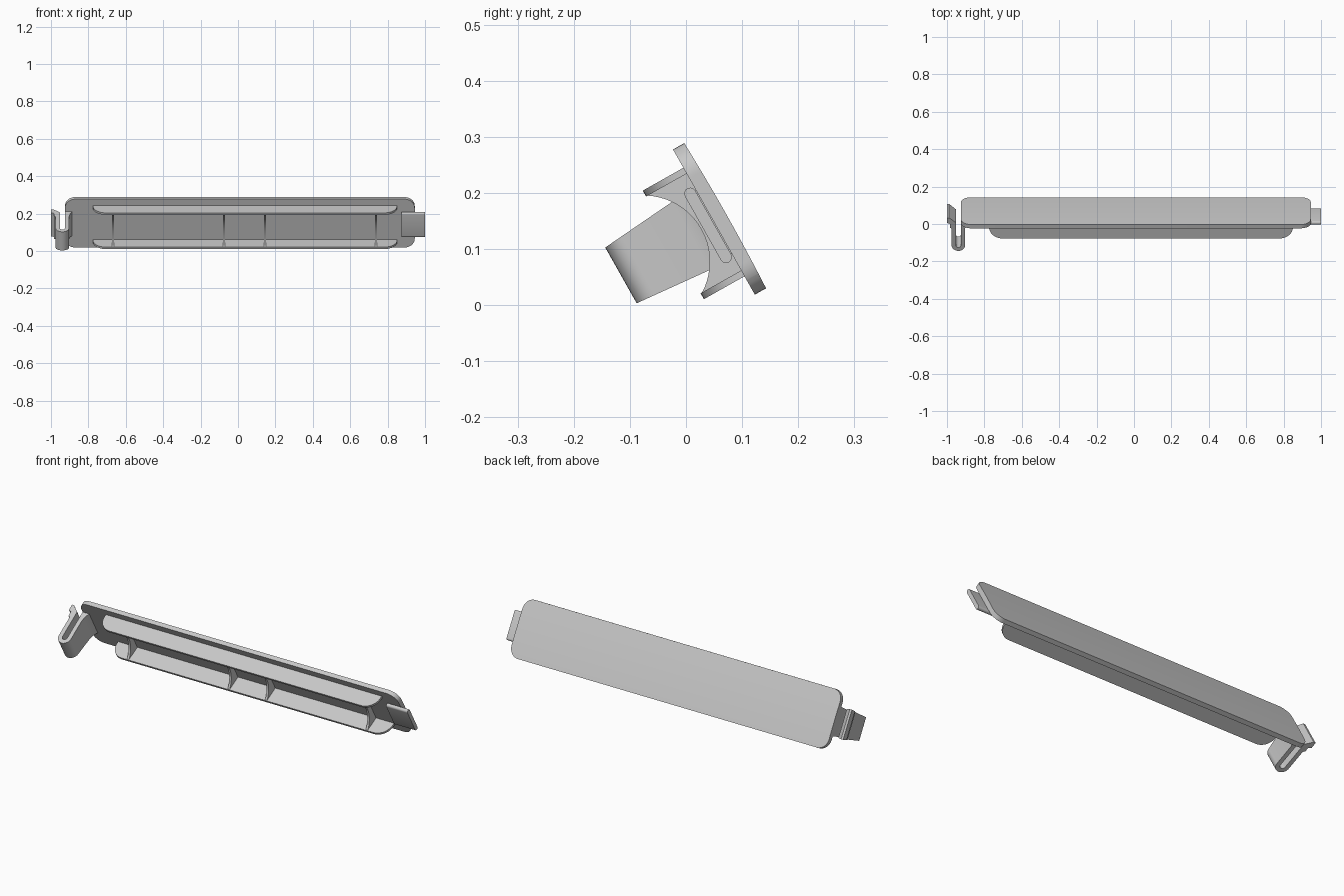
import bpy
import bmesh
from math import sin, cos, pi, radians
from mathutils import Vector

if "Cube" in bpy.data.objects:
    bpy.data.objects.remove(bpy.data.objects["Cube"])

TILT = radians(29.4)
MID = 0.1045          # middle of the cover along its slope
INNER, OUTER = 0.116, 0.139   # inner and outer plate surfaces

grey = bpy.data.materials.new("light_grey_plastic")
grey.use_nodes = True
grey.diffuse_color = (0.58, 0.58, 0.58, 1)
grey.node_tree.nodes["Principled BSDF"].inputs["Base Color"].default_value = (0.58, 0.58, 0.58, 1)


def tilt(x, v, w):
    """x along the cover, v up its slope, w along its outward normal."""
    return Vector((x, w * cos(TILT) - v * sin(TILT), v * cos(TILT) + w * sin(TILT)))


def arc(cx, cy, r, start, end, steps=10):
    angles = [radians(start + (end - start) * i / steps) for i in range(steps + 1)]
    return [(cx + r * cos(a), cy + r * sin(a)) for a in angles]


def finish(name, bm):
    for vert in bm.verts:
        vert.co = tilt(*vert.co)
    bmesh.ops.recalc_face_normals(bm, faces=bm.faces)
    mesh = bpy.data.meshes.new(name)
    bm.to_mesh(mesh)
    bm.free()
    mesh.materials.append(grey)
    obj = bpy.data.objects.new(name, mesh)
    bpy.context.collection.objects.link(obj)
    bpy.ops.object.select_all(action='DESELECT')
    obj.select_set(True)
    bpy.context.view_layer.objects.active = obj
    bpy.ops.object.shade_smooth_by_angle(angle=radians(35))
    return obj


def prism(profile, near, far):
    """Join two copies of a profile; near and far place each point in 3D."""
    bm = bmesh.new()
    a = [bm.verts.new(near(*p)) for p in profile]
    b = [bm.verts.new(far(*p)) for p in profile]
    bm.faces.new(a)
    bm.faces.new(b[::-1])
    for i in range(len(a)):
        j = (i + 1) % len(a)
        bm.faces.new((a[i], b[i], b[j], a[j]))
    return bm


def along_x(name, profile, x0, x1):
    return finish(name, prism(profile, lambda v, w: (x0, v, w), lambda v, w: (x1, v, w)))


# Cover plate: rounded rectangle with a slightly crowned outer face
X0, X1, HALF, R = -0.925, 0.945, 0.1485, 0.055
low, high = MID - HALF, MID + HALF
outline = (arc(X1 - R, high - R, R, 90, 0) + arc(X1 - R, low + R, R, 0, -90)
           + arc(X0 + R, low + R, R, -90, -180) + arc(X0 + R, high - R, R, 180, 90))
bm = prism(outline, lambda x, v: (x, v, INNER), lambda x, v: (x, v, OUTER))
for i in range(1, 10):
    bmesh.ops.bisect_plane(bm, geom=bm.verts[:] + bm.edges[:] + bm.faces[:],
                           plane_co=(0, low + 2 * HALF * i / 10, 0), plane_no=(0, 1, 0))
for vert in bm.verts:
    if vert.co.z > OUTER - 0.001:
        vert.co.z += 0.003 * (1 - ((vert.co.y - MID) / HALF) ** 2)
finish("cover_plate", bm)

# Two long rims with rounded free corners
RIM0, RIM1, TIP, RR = -0.775, 0.85, 0.033, 0.07
rim = ([(RIM0, INNER + 0.002)] + arc(RIM0 + RR, TIP + RR, RR, 180, 270)
       + arc(RIM1 - RR, TIP + RR, RR, 270, 360) + [(RIM1, INNER + 0.002)])
for name, side in (("upper_rim", 1), ("lower_rim", -1)):
    finish(name, prism(rim, lambda x, w: (x, MID + side * 0.099, w),
                       lambda x, w: (x, MID + side * 0.111, w)))

# Cross ribs with a concave circular cutout
rib = ([(MID - 0.1, INNER + 0.002)] + arc(MID, -0.028, 0.118, 148, 32, 20)[::1][::-1][::-1]
       + [(MID + 0.1, INNER + 0.002)])
for i, x in enumerate((-0.668, -0.075, 0.145, 0.738)):
    along_x("cross_rib_%d" % (i + 1), rib, x - 0.006, x + 0.006)

# Fixed tab at the +x end, with rounded edges, and its root on the plate
TAB_W, TAB_R, TAB_H = 0.104, 0.0105, 0.065
capsule = (arc(MID + TAB_H, TAB_W, TAB_R, 90, -90)
           + arc(MID - TAB_H, TAB_W, TAB_R, 270, 90))
along_x("end_tab", capsule, 0.875, 1.0)
root = [(MID - TAB_H, TAB_W), (MID + TAB_H, TAB_W),
        (MID + TAB_H, INNER + 0.002), (MID - TAB_H, INNER + 0.002)]
along_x("end_tab_root", root, 0.875, 0.94)

# Springy U-shaped latch at the -x end, widening towards the plate
CX, CW, OUT_R, IN_R = -0.939, -0.039, 0.036, 0.014
latch = ([(-0.925, INNER + 0.002), (-0.885, INNER + 0.002), (-0.896, 0.1), (-0.903, 0.07)]
         + arc(CX, CW, OUT_R, 0, -180, 16)
         + [(-0.975, 0.07), (-0.985, 0.075), (-0.985, 0.1), (-1.0, 0.106),
            (-1.0, 0.138), (-0.988, 0.138), (-0.953, 0.108)]
         + arc(CX, CW, IN_R, 180, 360, 12))


def latch_half(w):
    return 0.057 + 0.087 * (w + 0.075)


finish("spring_latch", prism(latch, lambda x, w: (x, MID - 0.0015 - latch_half(w), w),
                             lambda x, w: (x, MID - 0.0015 + latch_half(w), w)))
